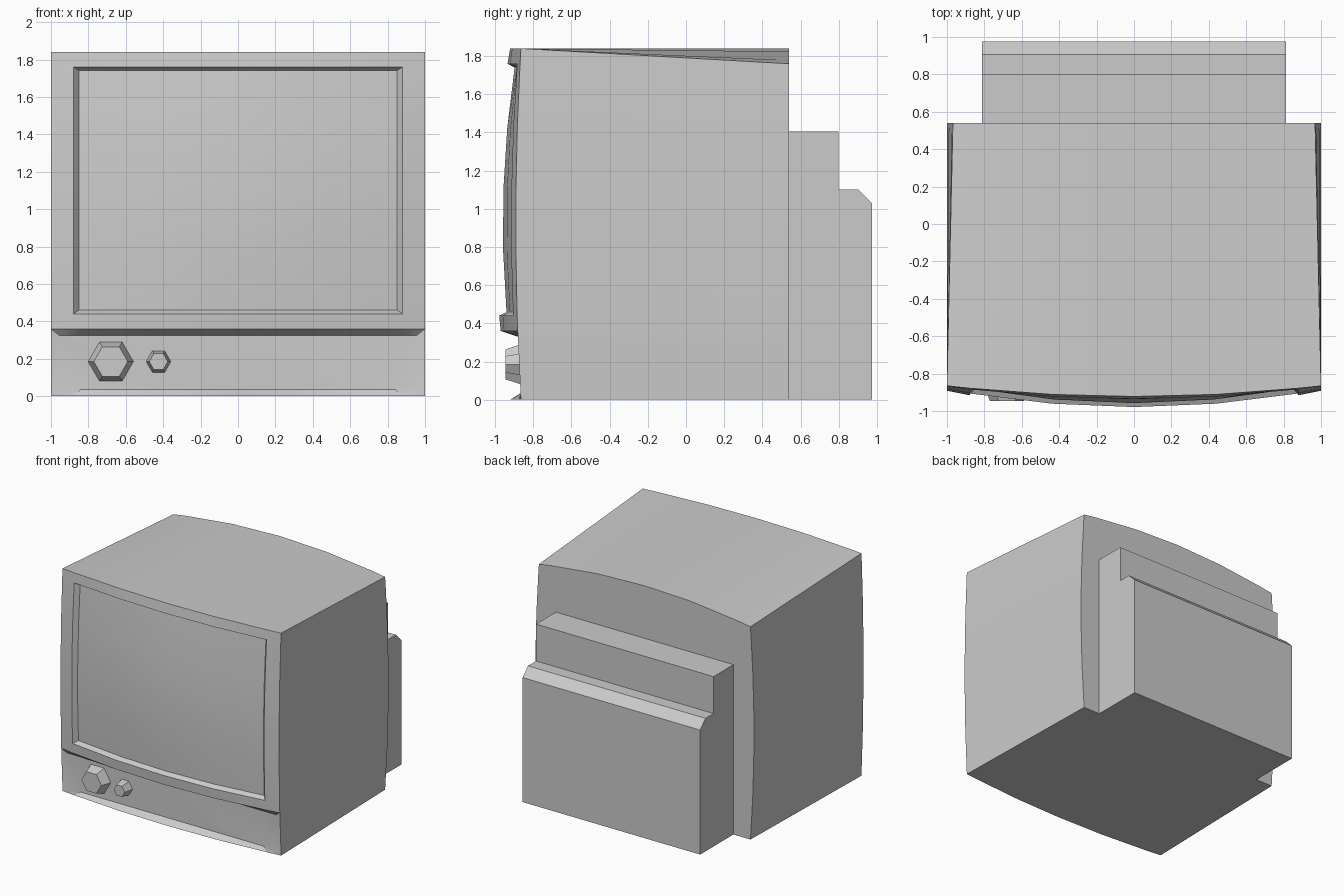
import bpy, bmesh, math

if "Cube" in bpy.data.objects:
    bpy.data.objects.remove(bpy.data.objects["Cube"])

TOP = 1.84
XS = [-1, -.88, -.44, 0, .44, .88, 1]
ZS = [.36, .44, .77, 1.1, 1.43, 1.76, TOP]


def front(x, z, depth=0):
    """Point on the bulging front surface, pushed back by depth."""
    u, v = 1 - x * x, 1 - (z / (TOP / 2) - 1) ** 2
    return (x, depth - .865 - .057 * u - (.027 + .051 * u) * v, z)


def back(p):
    """Point of the rear rim that matches a point of the front rim."""
    x, z = p[0], p[2]
    v = 1 - (z / (TOP / 2) - 1) ** 2
    return (x * (.968 + .032 * v), .54, z * (1 - .08 * x * x / TOP))


def ring(xs, zs):
    """Perimeter of an x/z grid, as (x, z) pairs."""
    return ([(x, zs[0]) for x in xs] + [(xs[-1], z) for z in zs[1:]]
            + [(x, zs[-1]) for x in xs[-2::-1]] + [(xs[0], z) for z in zs[-2:0:-1]])


def face(bm, pts):
    return bm.faces.new([bm.verts.new(p) for p in pts])


def bridge(bm, a, b):
    n = len(a)
    for i in range(n):
        j = (i + 1) % n
        face(bm, [a[i], a[j], b[j], b[i]])


def grid(bm, xs, zs, fn, hole=False):
    for i in range(len(xs) - 1):
        for j in range(len(zs) - 1):
            if hole and 0 < i < len(xs) - 2 and 0 < j < len(zs) - 2:
                continue
            face(bm, [fn(xs[i], zs[j]), fn(xs[i + 1], zs[j]),
                      fn(xs[i + 1], zs[j + 1]), fn(xs[i], zs[j + 1])])


def finish(bm, name, recalc=True, angle=25):
    bmesh.ops.remove_doubles(bm, verts=bm.verts, dist=1e-4)
    if recalc:
        bmesh.ops.recalc_face_normals(bm, faces=bm.faces)
    me = bpy.data.meshes.new(name)
    bm.to_mesh(me)
    bm.free()
    ob = bpy.data.objects.new(name, me)
    bpy.context.collection.objects.link(ob)
    bpy.ops.object.select_all(action='DESELECT')
    ob.select_set(True)
    bpy.context.view_layer.objects.active = ob
    bpy.ops.object.shade_smooth_by_angle(angle=math.radians(angle))
    return ob


# Screen grid, slightly smaller than the frame opening
SX = [x * .85 / .88 for x in XS[1:-1]]
SZ = [1.1 + (z - 1.1) * .64 / .66 for z in ZS[1:-1]]
glass = lambda x, z: front(x, z, .04)

# Cabinet: shell, screen frame with recess, and sunken control panel
bm = bmesh.new()
rim = [front(*p) for p in ring(XS, [0] + ZS)]
rear = [back(p) for p in rim]
bridge(bm, rim, rear)
face(bm, rear)
grid(bm, XS, ZS, front, hole=True)
bridge(bm, [front(*p) for p in ring(XS[1:-1], ZS[1:-1])],
       [glass(*p) for p in ring(SX, SZ)])
panel = [(x, -.865, z) for x, z in ring([x * .955 for x in XS], [.035, .325])]
bridge(bm, [front(*p) for p in ring(XS, [0, .36])], panel)
face(bm, panel)
finish(bm, "cabinet")

# Domed screen
bm = bmesh.new()
grid(bm, SX, SZ, glass)
finish(bm, "screen", recalc=False)

# Stepped rear housing with a chamfered lower step
bm = bmesh.new()
profile = [(.54, 0), (.975, 0), (.975, 1.03), (.905, 1.10), (.80, 1.10), (.80, 1.405), (.54, 1.405)]
left, right = [[(x, y, z) for y, z in profile] for x in (-.812, .812)]
bridge(bm, left, right)
face(bm, left)
face(bm, right)
finish(bm, "rear_housing")

# Tapered six-sided knobs
for name, x, r0, r1 in (("large_knob", -.68, .121, .091), ("small_knob", -.425, .066, .05)):
    bm = bmesh.new()
    base, tip = [[(x + r * math.cos(k * math.pi / 3), y, .185 + r * math.sin(k * math.pi / 3))
                  for k in range(6)] for r, y in ((r0, -.865), (r1, -.945))]
    bridge(bm, base, tip)
    face(bm, base)
    face(bm, tip)
    finish(bm, name)
